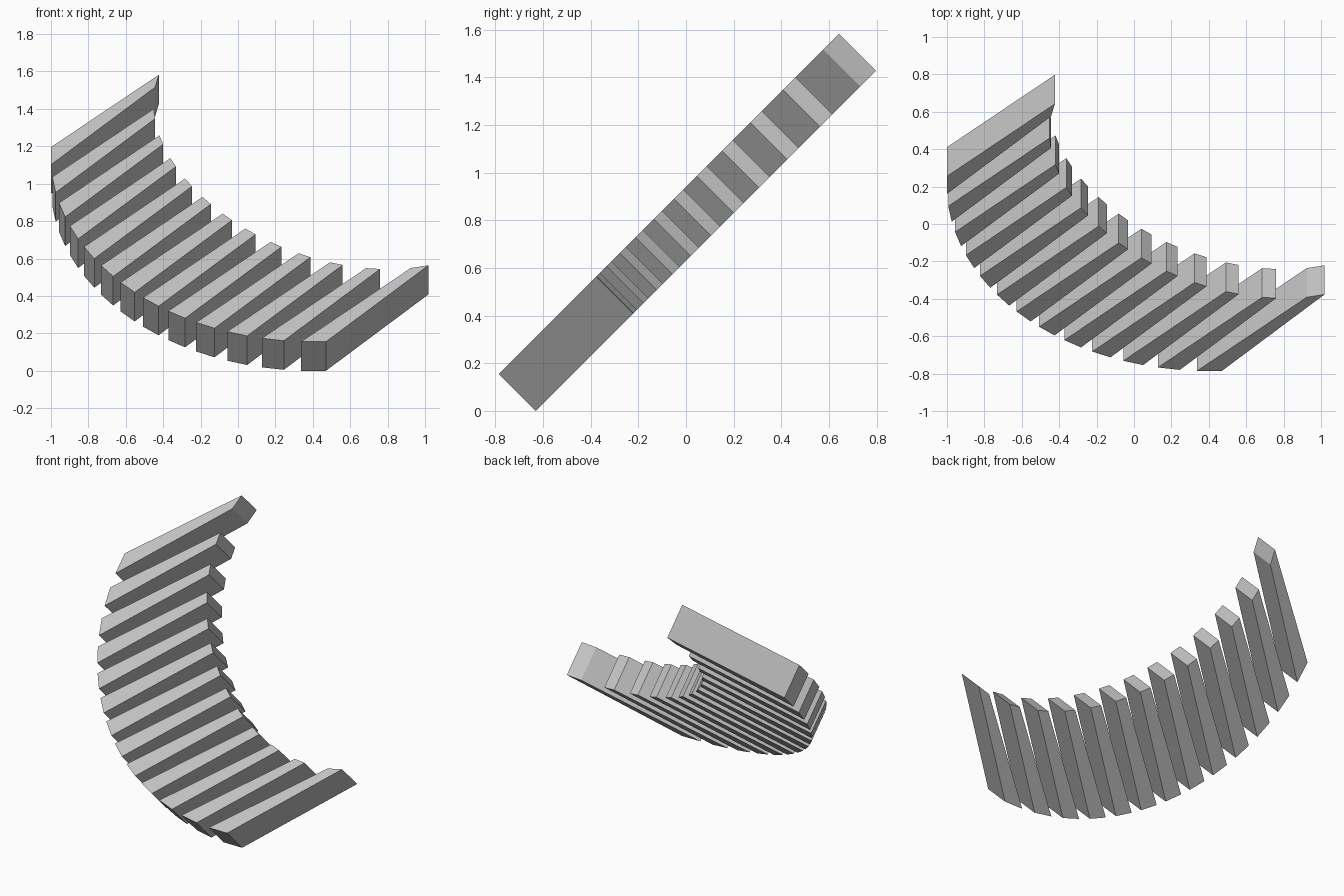
import bpy, bmesh, math
from mathutils import Matrix, Vector

cube = bpy.data.objects.get("Cube")
if cube:
    bpy.data.objects.remove(cube, do_unlink=True)

# Single matte grey
grey = bpy.data.materials.new("grey")
grey.use_nodes = True
grey.diffuse_color = (0.55, 0.55, 0.55, 1)
grey.node_tree.nodes["Principled BSDF"].inputs["Base Color"].default_value = grey.diffuse_color

BARS = 13
PITCH = 0.1655
THICK = 0.22


def outer(s):
    """Circular outer rim of the fan."""
    r = 1.405
    return -0.835 + r - math.sqrt(r * r - s * s)


def inner(s):
    """Elliptical inner rim of the fan."""
    return -0.081 + 0.805 * (1 - math.sqrt(1 - (s / 1.1) ** 2))


# The whole fan lies in a slab leaning back by 45 degrees
turn = Matrix.Rotation(math.radians(45), 4, 'Z')
tilt = Matrix.Translation((0, 0, 0.785)) @ Matrix.Rotation(math.radians(45), 4, 'X')


def make_bar(name, s):
    """Tapered bar running from the outer rim to the inner rim."""
    wide = 0.053 - 0.006 * abs(s)
    narrow = 0.035 - 0.009 * s * s
    corners = [(outer(s - wide), s - wide), (inner(s - narrow), s - narrow),
               (inner(s + narrow), s + narrow), (outer(s + wide), s + wide)]
    bm = bmesh.new()
    verts = [bm.verts.new(turn @ Vector((t, -a, -THICK / 2))) for t, a in corners]
    face = bm.faces.new(verts)
    grown = bmesh.ops.extrude_face_region(bm, geom=[face])["geom"]
    bmesh.ops.translate(bm, vec=(0, 0, THICK),
                        verts=[g for g in grown if isinstance(g, bmesh.types.BMVert)])
    bmesh.ops.recalc_face_normals(bm, faces=bm.faces)
    mesh = bpy.data.meshes.new(name)
    bm.to_mesh(mesh)
    bm.free()
    mesh.materials.append(grey)
    obj = bpy.data.objects.new(name, mesh)
    obj.matrix_world = tilt
    bpy.context.collection.objects.link(obj)


# Row of parallel bars
for i in range(BARS):
    make_bar(f"bar_{i + 1}", (i - BARS // 2) * PITCH)
